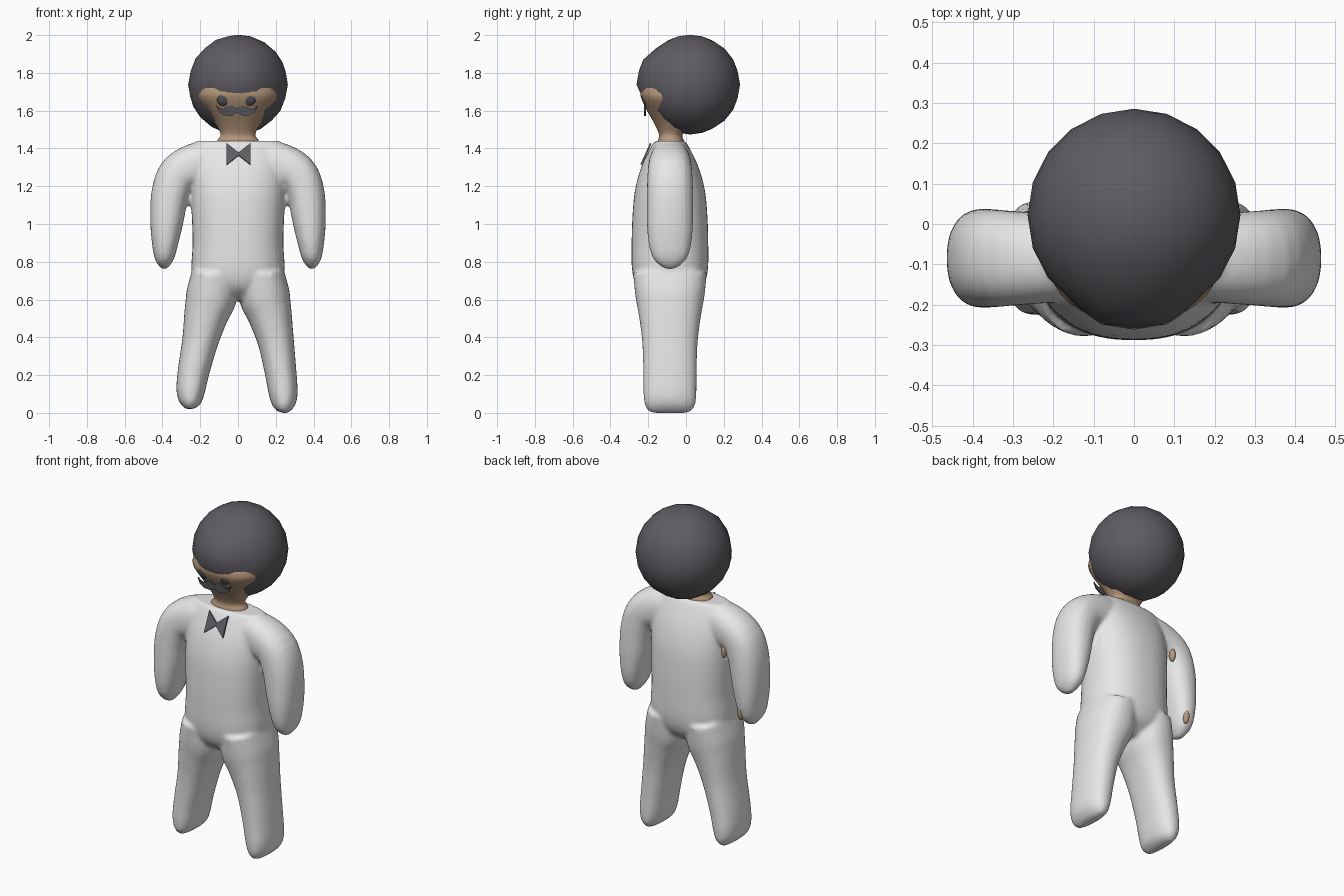
import bpy, bmesh, math
from mathutils import Vector, Matrix

if "Cube" in bpy.data.objects:
    bpy.data.objects.remove(bpy.data.objects["Cube"], do_unlink=True)


def material(name, color):
    m = bpy.data.materials.new(name)
    m.use_nodes = True
    m.diffuse_color = (*color, 1)
    m.node_tree.nodes["Principled BSDF"].inputs["Base Color"].default_value = (*color, 1)
    return m


WHITE = material("suit white", (0.8, 0.8, 0.8))
SKIN = material("skin tan", (0.45, 0.3, 0.19))
HAIR = material("hair charcoal", (0.115, 0.107, 0.122))
DARK = material("dark grey", (0.085, 0.085, 0.095))


def finish(name, bm, mat, smooth=True):
    bmesh.ops.recalc_face_normals(bm, faces=bm.faces)
    me = bpy.data.meshes.new(name)
    bm.to_mesh(me)
    bm.free()
    me.materials.append(mat)
    for p in me.polygons:
        p.use_smooth = smooth
    ob = bpy.data.objects.new(name, me)
    bpy.context.collection.objects.link(ob)
    return ob


def refine(rows, steps=4):
    """Catmull-Rom interpolation of the section rows."""
    r = [Vector(v) for v in rows]
    out = []
    for i in range(len(r) - 1):
        p0, p1, p2, p3 = r[max(i - 1, 0)], r[i], r[i + 1], r[min(i + 2, len(r) - 1)]
        for k in range(steps):
            t = k / steps
            out.append(0.5 * (2 * p1 + (p2 - p0) * t + (2 * p0 - 5 * p1 + 4 * p2 - p3) * t ** 2
                              + (3 * p1 - p0 - 3 * p2 + p3) * t ** 3))
    return out + [r[-1]]


def loft(bm, rows, side=1, power=2.3, count=40):
    """Rows are x, y, z, half width, half depth; sections follow the path in xz."""
    rows = refine(rows)
    rings = []
    for i, (x, y, z, a, b) in enumerate(rows):
        q0, q1 = rows[max(i - 1, 0)], rows[min(i + 1, len(rows) - 1)]
        t = Vector((q1[0] - q0[0], q1[2] - q0[2])).normalized()
        ring = []
        for k in range(count):
            ang = math.tau * k / count
            c, s = math.cos(ang), math.sin(ang)
            u = math.copysign(abs(c) ** (2 / power), c) * a
            v = math.copysign(abs(s) ** (2 / power), s) * b
            ring.append(bm.verts.new((side * (x + u * t.y), y + v, z - u * t.x)))
        rings.append(ring)
    for r0, r1 in zip(rings, rings[1:]):
        for k in range(count):
            j = (k + 1) % count
            bm.faces.new((r0[k], r0[j], r1[j], r1[k]))
    bm.faces.new(rings[0])
    bm.faces.new(rings[-1])


def plate(name, outline, mat, matrix, depth=0.009):
    """Thin extruded outline drawn in xz."""
    bm = bmesh.new()
    face = bm.faces.new([bm.verts.new((x, 0, z)) for x, z in outline])
    new = bmesh.ops.extrude_face_region(bm, geom=[face])["geom"]
    bmesh.ops.translate(bm, vec=(0, depth, 0), verts=[g for g in new if isinstance(g, bmesh.types.BMVert)])
    bm.transform(matrix)
    return finish(name, bm, mat, False)


def ellipsoid(name, center, radii, mat, tilt=0):
    bm = bmesh.new()
    bmesh.ops.create_uvsphere(bm, u_segments=16, v_segments=10, radius=1)
    bm.transform(Matrix.Translation(center) @ Matrix.Rotation(tilt, 4, "X") @ Matrix.Diagonal((*radii, 1)))
    return finish(name, bm, mat)


# Suit: torso, arms and legs fused into one smooth skin
Y = -0.085
torso = [(0, Y, .60, .1, .1), (0, Y, .66, .2, .17), (0, Y, .75, .245, .2), (0, Y, .9, .24, .203),
         (0, Y, 1.05, .245, .198), (0, Y, 1.18, .25, .185), (0, Y, 1.3, .25, .152),
         (0, Y, 1.4, .24, .105), (0, Y, 1.44, .22, .08)]
arm = [(.1, Y, 1.32, .11, .1), (.2, Y, 1.315, .12, .11), (.31, Y, 1.27, .107, .118),
       (.358, Y, 1.165, .1, .122), (.377, Y, 1.015, .088, .122), (.386, Y, .9, .07, .113),
       (.39, Y, .82, .052, .09), (.39, Y, .775, .026, .045), (.39, Y, .76, .006, .01)]
leg = [(.125, Y, .74, .12, .195), (.14, Y, .62, .135, .183), (.168, Y, .52, .118, .165),
       (.2, Y, .38, .096, .147), (.225, Y, .22, .084, .141), (.24, Y, .1, .076, .14),
       (.243, Y, .04, .06, .132), (.245, Y, .01, .034, .112), (.245, Y, .0, .012, .09)]
bm = bmesh.new()
loft(bm, torso)
for side in (1, -1):
    loft(bm, arm, side)
    # the right foot is lifted and set slightly outward
    lift = 0.02 if side < 0 else 0
    loft(bm, [(x + lift * .5 * (z < .3), y, z + lift * (z < .15), a, b) for x, y, z, a, b in leg], side)
suit = finish("suit", bm, WHITE)
remesh = suit.modifiers.new("fuse", "REMESH")
remesh.mode = "VOXEL"
remesh.voxel_size = 0.012
remesh.use_smooth_shade = True
relax = suit.modifiers.new("relax", "SMOOTH")
relax.factor = 0.5
relax.iterations = 4

# Neck and face
bm = bmesh.new()
loft(bm, [(0, -.08, 1.42, .115, .075), (0, -.08, 1.445, .108, .068), (0, -.08, 1.475, .092, .063),
          (0, -.065, 1.53, .12, .102), (0, -.07, 1.6, .166, .136), (0, -.075, 1.66, .208, .16),
          (0, -.075, 1.70, .21, .166), (0, -.07, 1.74, .185, .15), (0, -.04, 1.79, .1, .1)])
finish("head", bm, SKIN)

# Hair ball with a fringe pushed forward over the brow
bm = bmesh.new()
bmesh.ops.create_icosphere(bm, subdivisions=3, radius=.264)
bmesh.ops.translate(bm, vec=(0, .022, 1.738), verts=bm.verts)
for v in bm.verts:
    if v.co.y < -.17 and abs(v.co.x) < .13 and v.co.z > 1.69:
        v.co.y -= .02
finish("hair", bm, HAIR)

# Eyes
for name, x in (("right_eye", -.075), ("left_eye", .057)):
    ellipsoid(name, (x, -.226 + abs(x) * .1, 1.655), (.036, .012, .032), DARK, math.radians(20))

# Moustache with upturned tips
half = [(0, 1.59), (.03, 1.572), (.065, 1.575), (.095, 1.592), (.11, 1.628), (.095, 1.612),
        (.075, 1.606), (.05, 1.622), (.025, 1.628), (0, 1.61)]
outline = half + [(-x, z) for x, z in half[-2:0:-1]]
plate("moustache", outline, DARK, Matrix.Translation((-.005, -.222, 0)))

# Bow tie leaning along the chest
wing = [(0, -.008), (.063, -.062), (.063, .062), (0, .008)]
bow = wing + [(-x, z) for x, z in wing[2:0:-1]]
plate("bow_tie", bow, HAIR,
      Matrix.Translation((.003, -.216, 1.372)) @ Matrix.Rotation(math.radians(-24), 4, "X"))

# Skin showing at the right sleeve
ellipsoid("sleeve_gap", (-.265, .012, 1.2), (.016, .02, .04), SKIN)
ellipsoid("cuff_gap", (-.37, .002, .86), (.018, .022, .05), SKIN)
